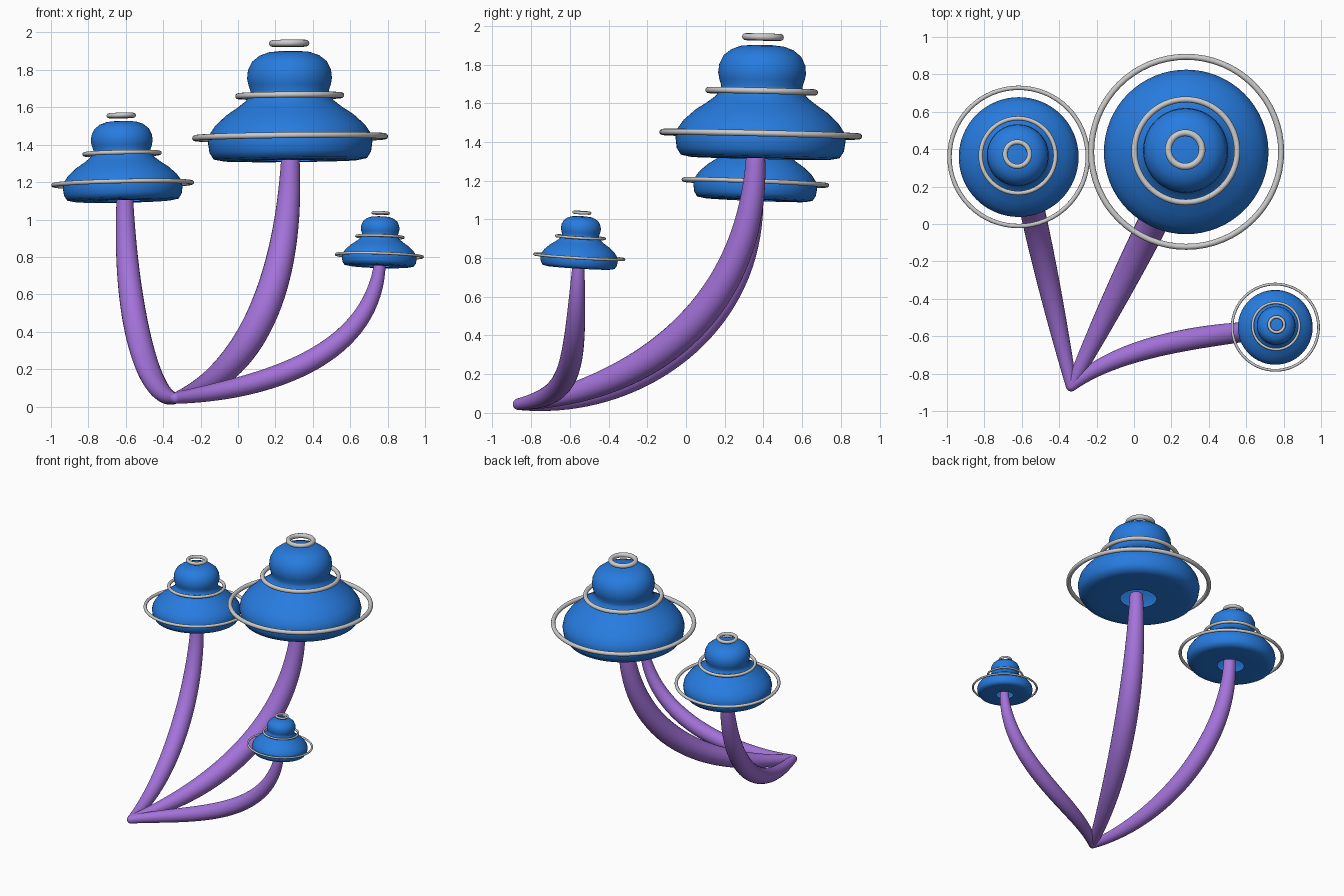
import bpy, bmesh, math
from mathutils import Vector, Matrix

if "Cube" in bpy.data.objects:
    bpy.data.objects.remove(bpy.data.objects["Cube"])


def material(name, rgb):
    m = bpy.data.materials.new(name)
    m.diffuse_color = (*rgb, 1)
    m.use_nodes = True
    m.node_tree.nodes["Principled BSDF"].inputs["Base Color"].default_value = m.diffuse_color
    return m


BLUE = material("cap_blue", (0.02, 0.20, 0.74))
PURPLE = material("stem_purple", (0.37, 0.17, 0.70))

# Cap outline from the underside hole, round the rim, over the waist to the tip
PROFILE = [(.13, 0), (.25, -.001), (.36, 0), (.41, .01), (.432, .045), (.44, .10), (.43, .145),
           (.40, .19), (.34, .245), (.28, .285), (.235, .32), (.212, .355), (.21, .375),
           (.22, .405), (.227, .44), (.222, .485), (.20, .53), (.16, .562), (.11, .58),
           (.05, .586), (0, .587)]


def make_object(name, bm, mat=None):
    me = bpy.data.meshes.new(name)
    bmesh.ops.recalc_face_normals(bm, faces=bm.faces)
    bm.to_mesh(me)
    bm.free()
    for p in me.polygons:
        p.use_smooth = True
    ob = bpy.data.objects.new(name, me)
    bpy.context.collection.objects.link(ob)
    if mat:
        me.materials.append(mat)
    return ob


def sweep(sections, closed=False):
    """Skin a list of equal-length point rings."""
    bm = bmesh.new()
    rows = [[bm.verts.new(p) for p in s] for s in sections]
    n = len(rows[0])
    for i in range(len(rows) - (0 if closed else 1)):
        a, b = rows[i], rows[(i + 1) % len(rows)]
        for j in range(n):
            k = (j + 1) % n
            bm.faces.new((a[j], a[k], b[k], b[j]))
    bmesh.ops.remove_doubles(bm, verts=bm.verts, dist=1e-5)
    return bm


def circle(r, z, n):
    return [(r * math.cos(2 * math.pi * i / n), r * math.sin(2 * math.pi * i / n), z)
            for i in range(n)]


def ring(name, major, z, minor, mtx):
    secs = [circle(major + minor * math.cos(a), z + minor * math.sin(a), 64)
            for a in (2 * math.pi * i / 12 for i in range(12))]
    make_object(name, sweep(secs, closed=True)).matrix_world = mtx


def stem(name, pts, r0, rm, r1):
    """Curved stem along a cubic path, thickest near the middle, rounded ends."""
    p0, p1, p2, p3 = map(Vector, pts)
    steps, sides = 36, 24
    samples = []
    for i in range(steps + 1):
        t = i / steps
        s = 1 - t
        pos = p0 * s**3 + p1 * 3 * s * s * t + p2 * 3 * s * t * t + p3 * t**3
        tan = ((p1 - p0) * s * s + (p2 - p1) * 2 * s * t + (p3 - p2) * t * t).normalized()
        rad = r0 * (1 - t) * (1 - 2 * t) + rm * 4 * t * (1 - t) + r1 * t * (2 * t - 1)
        samples.append((pos, tan, rad))
    # rounded tips at both ends
    tip = [(math.sin(a), math.cos(a)) for a in (0, .4, .8, 1.2)]
    a, b = samples[0], samples[-1]
    start = [(a[0] - a[1] * a[2] * c, a[1], a[2] * s) for s, c in tip]
    end = [(b[0] + b[1] * b[2] * c * .5, b[1], b[2] * s) for s, c in reversed(tip)]
    side = (p3 - p0).cross(Vector((0, 0, 1))).normalized()
    secs = []
    for pos, tan, rad in start + samples + end:
        u = (side - tan * side.dot(tan)).normalized()
        v = tan.cross(u)
        secs.append([pos + u * x + v * y for x, y, _ in circle(rad, 0, sides)])
    make_object(name, sweep(secs), PURPLE)


def mushroom(label, base, scale, tilt, path, radii):
    axis = Vector((*tilt, 1)).normalized()
    rot = Vector((0, 0, 1)).rotation_difference(axis).to_matrix().to_4x4()
    mtx = Matrix.Translation(base) @ rot @ Matrix.Scale(scale, 4)
    # bell-shaped cap
    cap = make_object(label + "_cap", sweep([circle(r, z, 64) for r, z in PROFILE]), BLUE)
    cap.matrix_world = mtx
    # three floating rings
    ring(label + "_rim_ring", .508, .125, .016, mtx)
    ring(label + "_waist_ring", .275, .347, .016, mtx)
    ring(label + "_tip_ring", .09, .627, .018, mtx)
    stem(label + "_stem", path, *radii)


ROOT = (-.335, -.865, .045)

mushroom("large", (.28, .383, 1.315), 1, (-.01, .023),
         [ROOT, (-.03, -.25, .12), (.28, .36, .5), (.28, .36, 1.35)], (.03, .08, .048))
mushroom("medium", (-.615, .355, 1.10), .728, (-.02, .04),
         [ROOT, (-.47, -.26, .03), (-.605, .35, .45), (-.605, .355, 1.14)], (.03, .066, .043))
mushroom("small", (.754, -.555, .75), .455, (.03, .06),
         [ROOT, (0, -.58, .09), (.72, -.58, .2), (.76, -.555, .78)], (.03, .058, .03))
